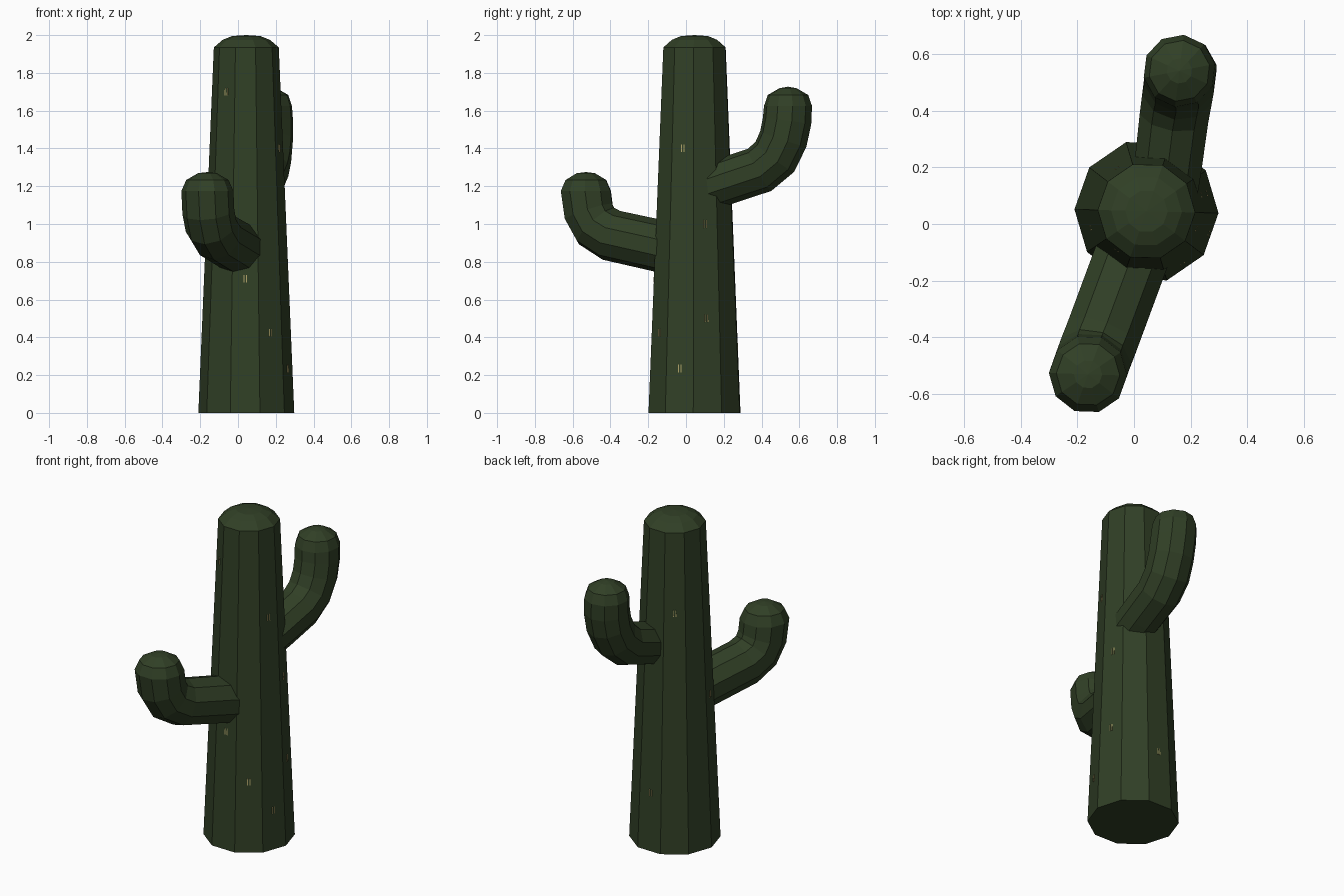
import bpy, bmesh, math
from mathutils import Vector

if "Cube" in bpy.data.objects:
    bpy.data.objects.remove(bpy.data.objects["Cube"])

SIDES = 10


def material(name, col):
    m = bpy.data.materials.new(name)
    m.diffuse_color = (*col, 1)
    m.use_nodes = True
    m.node_tree.nodes["Principled BSDF"].inputs["Base Color"].default_value = m.diffuse_color
    return m


green = material("dark_green", (0.030, 0.050, 0.019))
straw = material("spine_yellow", (0.42, 0.36, 0.14))


def finish(name, bm, mat):
    bmesh.ops.recalc_face_normals(bm, faces=bm.faces)
    me = bpy.data.meshes.new(name)
    bm.to_mesh(me)
    bm.free()
    me.materials.append(mat)
    ob = bpy.data.objects.new(name, me)
    bpy.context.collection.objects.link(ob)
    return ob


def ribbed_tube(name, path, radii, azimuth, cap):
    """Ten-sided tube along a path, closed by a low dome of (radius, height) rings."""
    pts = [Vector(p) for p in path]
    side = Vector((-math.sin(azimuth), math.cos(azimuth), 0))
    rings = []
    for i, p in enumerate(pts):
        a = (p - pts[i - 1]).normalized() if i else Vector()
        b = (pts[i + 1] - p).normalized() if i < len(pts) - 1 else Vector()
        t = (a + b).normalized()
        if i == len(pts) - 1:
            t = Vector((0, 0, 1))
        rings.append((p, t, radii[i]))
    for r, h in cap[:-1]:
        rings.append((pts[-1] + Vector((0, 0, h)), Vector((0, 0, 1)), r))
    bm = bmesh.new()
    loops = []
    for p, t, r in rings:
        u = side.cross(t).normalized()
        v = t.cross(u).normalized()
        loops.append([bm.verts.new(p + r * (u * math.cos(k * math.tau / SIDES)
                                            + v * math.sin(k * math.tau / SIDES)))
                      for k in range(SIDES)])
    bm.faces.new(loops[0])
    for lo, hi in zip(loops, loops[1:]):
        for k in range(SIDES):
            n = (k + 1) % SIDES
            bm.faces.new((lo[k], lo[n], hi[n], hi[k]))
    apex = bm.verts.new(pts[-1] + Vector((0, 0, cap[-1][1])))
    for k in range(SIDES):
        bm.faces.new((loops[-1][k], loops[-1][(k + 1) % SIDES], apex))
    return finish(name, bm, green)


# Trunk: tapered column with a shallow dome
CX, CY, R0, R1, ZT = 0.044, 0.045, 0.254, 0.172, 1.935
TURN = math.radians(-1.5)
ribbed_tube("trunk", [(CX, CY, 0), (CX, CY, ZT)], [R0, R1], TURN,
            [(0.125, 0.04), (0.075, 0.06), (0, 0.065)])

# Front arm, low
ribbed_tube("front_arm",
            [(0.02, -0.04, 0.86), (-0.025, -0.16, 0.888), (-0.112, -0.395, 0.94),
             (-0.143, -0.475, 0.99), (-0.157, -0.515, 1.065), (-0.162, -0.53, 1.175)],
            [0.138] * 6, math.radians(250),
            [(0.112, 0.058), (0.05, 0.094), (0, 0.1)])

# Back arm, high
ribbed_tube("back_arm",
            [(0.105, 0.10, 1.19), (0.122, 0.22, 1.23), (0.143, 0.39, 1.287),
             (0.155, 0.47, 1.355), (0.163, 0.515, 1.45), (0.164, 0.535, 1.545),
             (0.16, 0.54, 1.625)],
            [0.123, 0.125, 0.128, 0.13, 0.13, 0.13, 0.128], math.radians(83),
            [(0.108, 0.058), (0.045, 0.094), (0, 0.102)])

# Spines: tiny paired slivers on the flats of the trunk
bm = bmesh.new()
for deg, z in ((-126, 1.7), (-90, 0.71), (-54, 0.425), (-18, 0.235), (-18, 1.4),
               (18, 1.0), (18, 0.5), (90, 0.35), (126, 1.45), (198, 0.9)):
    a = math.radians(deg) + TURN
    out = Vector((math.cos(a), math.sin(a), 0))
    tan = Vector((-math.sin(a), math.cos(a), 0))
    for s in (-1, 1):
        tri = []
        for w, dz in ((-0.0025, -0.02), (0.0025, -0.02), (0.002, 0.02), (-0.002, 0.02)):
            zz = z + dz
            r = (R0 + (R1 - R0) * zz / ZT) * math.cos(math.pi / SIDES)
            c = Vector((CX, CY, zz)) + tan * (s * 0.007 + w)
            tri.append((bm.verts.new(c + out * (r + 0.003)), bm.verts.new(c + out * (r - 0.003))))
        bm.faces.new([q[0] for q in tri])
        bm.faces.new([q[1] for q in reversed(tri)])
        for k in range(4):
            n = (k + 1) % 4
            bm.faces.new((tri[k][0], tri[k][1], tri[n][1], tri[n][0]))
finish("spines", bm, straw)
